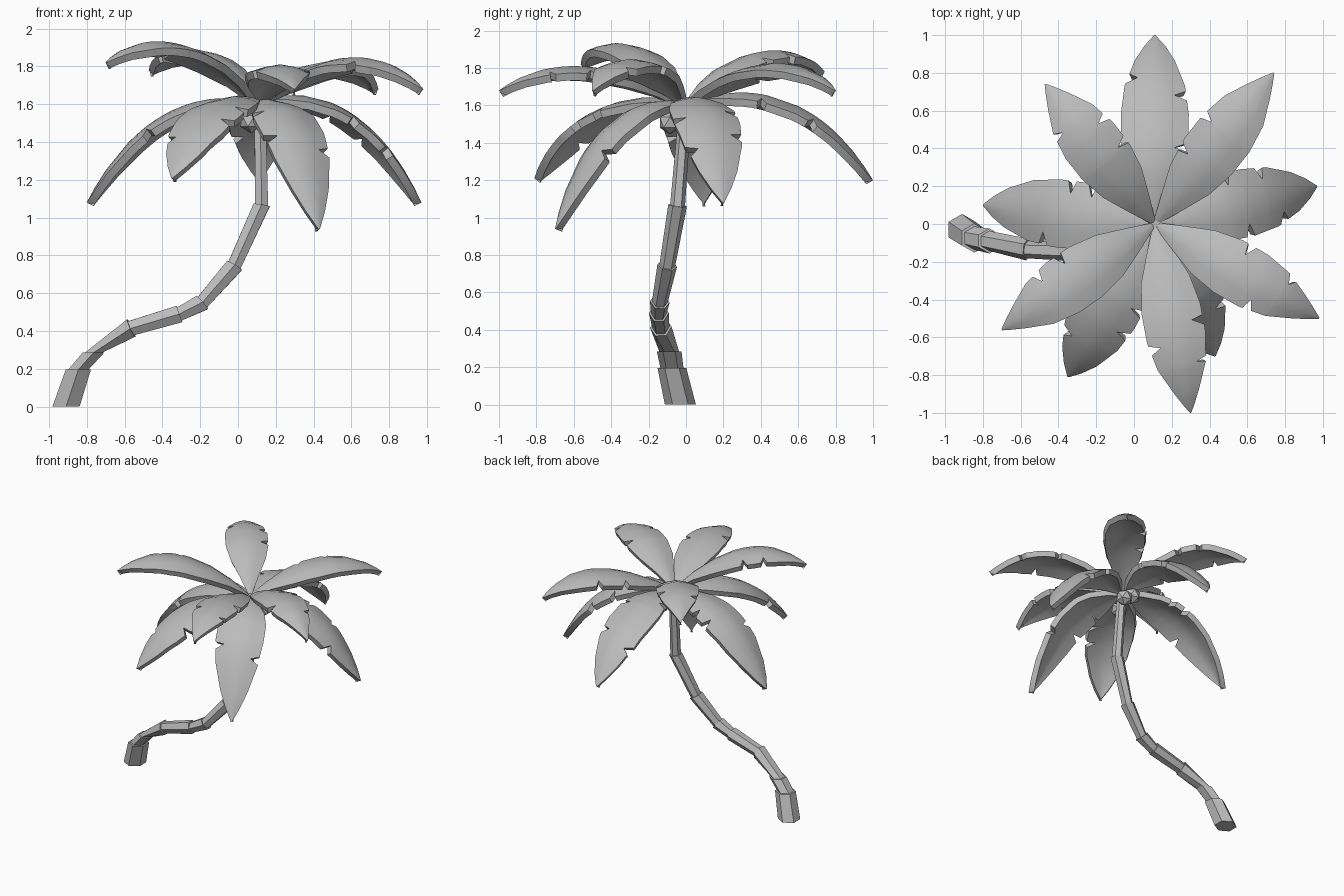
import bpy, bmesh, math
from mathutils import Vector

if "Cube" in bpy.data.objects:
    bpy.data.objects.remove(bpy.data.objects["Cube"])

grey = bpy.data.materials.new("plain_grey")
grey.use_nodes = True
grey.diffuse_color = (0.5, 0.5, 0.5, 1)
grey.node_tree.nodes["Principled BSDF"].inputs["Base Color"].default_value = (0.5, 0.5, 0.5, 1)


def finish(bm, name):
    bmesh.ops.recalc_face_normals(bm, faces=bm.faces)
    mesh = bpy.data.meshes.new(name)
    bm.to_mesh(mesh)
    bm.free()
    mesh.materials.append(grey)
    obj = bpy.data.objects.new(name, mesh)
    bpy.context.collection.objects.link(obj)
    return obj


# Trunk: six-sided segments that flare at the top of each joint
JOINTS = [  # centre, radius
    ((-0.91, -0.03, 0.0), 0.083),
    ((-0.845, -0.075, 0.195), 0.077),
    ((-0.765, -0.09, 0.285), 0.066),
    ((-0.565, -0.135, 0.415), 0.058),
    ((-0.31, -0.145, 0.49), 0.053),
    ((-0.19, -0.14, 0.55), 0.053),
    ((-0.02, -0.1, 0.745), 0.053),
    ((0.125, -0.045, 1.065), 0.05),
    ((0.115, 0.0, 1.63), 0.033),
]
SIDES = 6
points = [Vector(p) for p, r in JOINTS]


def ring(bm, i, radius):
    """Ring of vertices across the trunk at joint i."""
    up = Vector((0, 0, 1))
    if 2 < i < len(points) - 1:
        up = (points[i + 1] - points[i - 1]).normalized()
    u = Vector((0, 1, 0)).cross(up).normalized()
    v = up.cross(u)
    steps = [math.tau * (k + 0.5) / SIDES for k in range(SIDES)]
    return [bm.verts.new(points[i] + radius * (u * math.cos(a) + v * math.sin(a))) for a in steps]


bm = bmesh.new()
for i in range(len(points) - 1):
    low = ring(bm, i, JOINTS[i][1] * (0.8 if i else 1))
    high = ring(bm, i + 1, JOINTS[i + 1][1])
    bm.faces.new(low[::-1])
    bm.faces.new(high)
    for k in range(SIDES):
        n = (k + 1) % SIDES
        bm.faces.new((low[k], low[n], high[n], high[k]))
finish(bm, "trunk")

# Fronds: arched blades with a gently curved cross-section and notched edges
CROWN = Vector((0.11, 0, 1.62))
POINTED = [(0, 0.01), (0.15, 0.07), (0.3, 0.13), (0.45, 0.158), (0.6, 0.158),
           (0.75, 0.13), (0.88, 0.07), (0.95, 0.033), (1, 0.004)]
BROAD = [(0, 0.01), (0.15, 0.08), (0.3, 0.145), (0.45, 0.178), (0.6, 0.18),
         (0.75, 0.16), (0.88, 0.105), (0.95, 0.055), (1, 0.004)]
COLUMNS = (-1, -0.5, 0, 0.5, 1)


def half_width(t, widths):
    for (a, wa), (b, wb) in zip(widths, widths[1:]):
        if t <= b:
            return wa + (wb - wa) * (t - a) / (b - a)


def bezier(p, t):
    s = 1 - t
    return p[0] * s**3 + p[1] * 3 * s * s * t + p[2] * 3 * s * t * t + p[3] * t**3


def frond(name, widths, tip, z1, z2, left_cuts, right_cuts):
    """Blade from the crown to tip; z1 and z2 are the heights of the arch controls."""
    tip = Vector(tip)
    flat = Vector((tip.x - CROWN.x, tip.y - CROWN.y, 0))
    side = Vector((-flat.y, flat.x, 0)).normalized()
    arch = [CROWN, CROWN + flat * 0.28, CROWN + flat * 0.7, tip]
    arch[1].z, arch[2].z = z1, z2
    cuts = {1: left_cuts, -1: right_cuts}
    rows = {t for t, w in widths}
    for c in left_cuts + right_cuts:
        rows |= {round(c - 0.018, 3), c, round(c + 0.03, 3)}
    bm = bmesh.new()
    grid = []
    for t in sorted(rows):
        centre = bezier(arch, t)
        along = (bezier(arch, t + 0.01) - bezier(arch, t - 0.01)).normalized()
        normal = along.cross(side).normalized()
        w = half_width(t, widths)
        line = []
        for c in COLUMNS:
            k = c * 0.62 if t in cuts.get(c, ()) else c
            line.append(bm.verts.new(centre + side * (w * k) - normal * (0.24 * w * abs(k)**1.5)))
        grid.append(line)
    for a, b in zip(grid, grid[1:]):
        for k in range(len(COLUMNS) - 1):
            bm.faces.new((a[k], b[k], b[k + 1], a[k + 1]))
    obj = finish(bm, name)
    # Thicken below the upper surface, whichever way the sheet faces
    facing_up = sum(f.normal.z * f.area for f in obj.data.polygons) > 0
    slab = obj.modifiers.new("thickness", "SOLIDIFY")
    slab.thickness = 0.042
    slab.offset = -1 if facing_up else 1
    bpy.ops.object.select_all(action="DESELECT")
    obj.select_set(True)
    bpy.context.view_layer.objects.active = obj
    bpy.ops.object.modifier_apply(modifier=slab.name)
    bpy.ops.object.shade_smooth_by_angle(angle=math.radians(35))


# Five raised fronds
frond("upper_frond_back_left", POINTED, (0.74, 0.8, 1.68), 1.8, 1.95, [0.4, 0.6], [])
frond("upper_frond_back_right", POINTED, (-0.47, 0.74, 1.78), 1.88, 2.0, [0.72], [0.47, 0.64])
frond("upper_frond_front_right", POINTED, (-0.7, -0.56, 1.82), 1.9, 2.05, [], [0.52, 0.67])
frond("upper_frond_front", POINTED, (0.3, -1.0, 1.68), 1.8, 1.91, [0.53, 0.74], [0.64])
frond("upper_frond_front_left", POINTED, (0.98, -0.5, 1.68), 1.84, 1.97, [0.5, 0.77], [0.64])

# Five drooping fronds
frond("lower_frond_back", BROAD, (0.11, 1.0, 1.2), 1.72, 1.71, [0.34, 0.78], [0.42, 0.69])
frond("lower_frond_right", BROAD, (-0.8, 0.1, 1.08), 1.67, 1.62, [0.65], [0.4, 0.52])
frond("lower_frond_front_right", BROAD, (-0.35, -0.81, 1.21), 1.68, 1.66, [0.5, 0.65], [0.79])
frond("lower_frond_front_left", BROAD, (0.43, -0.7, 0.94), 1.65, 1.62, [0.72], [0.42, 0.64])
frond("lower_frond_left", BROAD, (0.97, 0.2, 1.08), 1.7, 1.64, [0.5, 0.7], [0.57, 0.78])

# Faceted nuts hanging under the crown
for n, spot in enumerate([(0.07, -0.085, 1.51), (0.17, 0.09, 1.5), (0.085, 0.08, 1.55)]):
    bm = bmesh.new()
    bmesh.ops.create_icosphere(bm, subdivisions=1, radius=0.065)
    bmesh.ops.translate(bm, vec=spot, verts=bm.verts)
    finish(bm, f"nut_{n + 1}")
